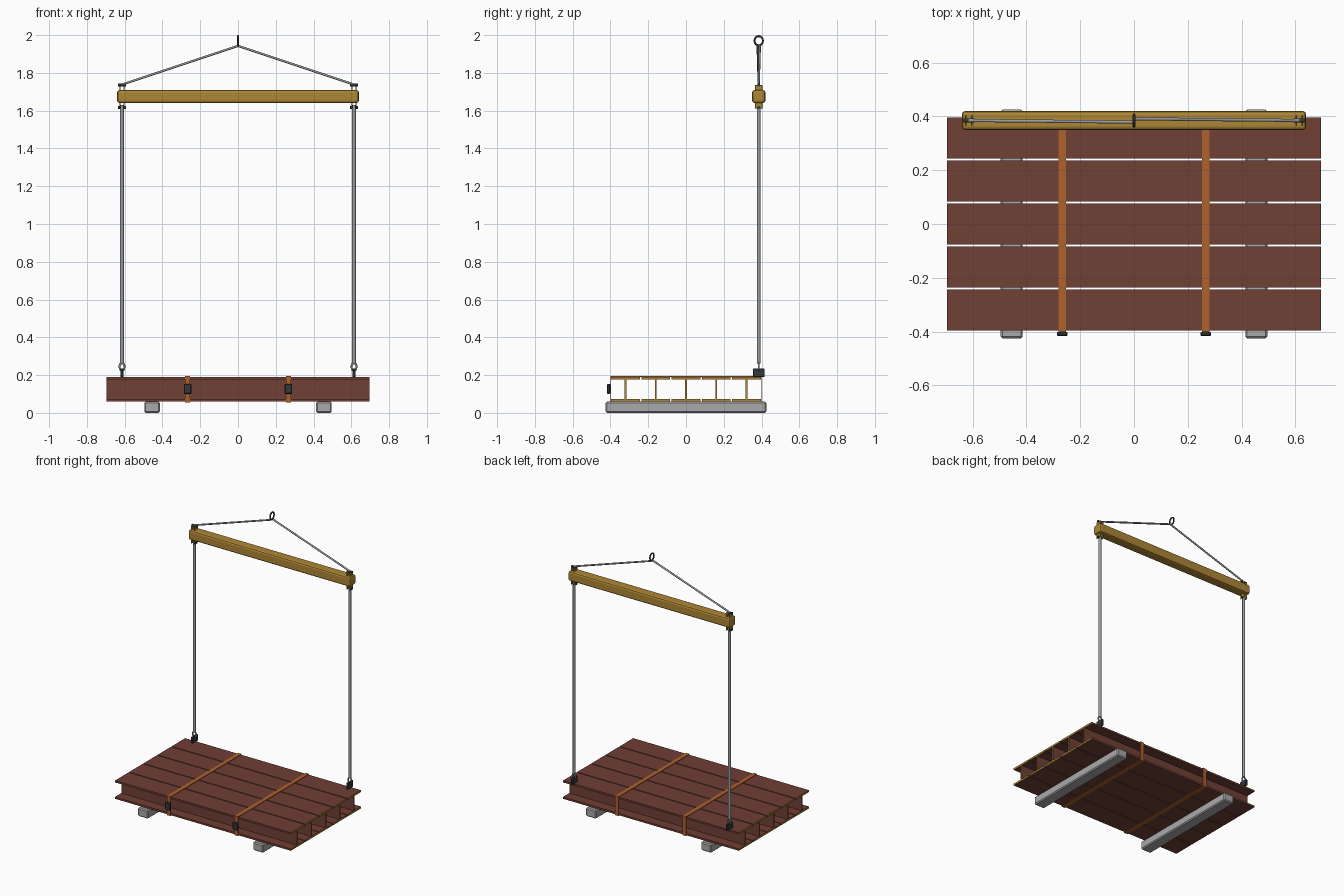
import bpy, bmesh, math
from mathutils import Vector

if "Cube" in bpy.data.objects:
    bpy.data.objects.remove(bpy.data.objects["Cube"])


def mat(name, rgb):
    m = bpy.data.materials.new(name)
    m.diffuse_color = (*rgb, 1)
    m.use_nodes = True
    m.node_tree.nodes["Principled BSDF"].inputs["Base Color"].default_value = m.diffuse_color
    return m


BROWN = mat("primer_brown", (0.16, 0.05, 0.035))
YELLOW = mat("yellow", (0.42, 0.24, 0.035))
ORANGE = mat("strap_orange", (0.42, 0.12, 0.025))
DARK = mat("dark_steel", (0.035, 0.038, 0.045))
STEEL = mat("steel", (0.32, 0.33, 0.35))
GREY = mat("bearer_grey", (0.4, 0.4, 0.4))


def finish(name, bm, *mats):
    bmesh.ops.recalc_face_normals(bm, faces=bm.faces)
    me = bpy.data.meshes.new(name)
    bm.to_mesh(me)
    bm.free()
    for m in mats:
        me.materials.append(m)
    ob = bpy.data.objects.new(name, me)
    bpy.context.collection.objects.link(ob)
    return ob


def smooth(ob):
    bpy.ops.object.select_all(action='DESELECT')
    ob.select_set(True)
    bpy.context.view_layer.objects.active = ob
    bpy.ops.object.shade_smooth_by_angle(angle=math.radians(50))


def box(name, loc, size, m, bevel=0.0, segments=1):
    bm = bmesh.new()
    bmesh.ops.create_cube(bm, size=1)
    for v in bm.verts:
        v.co = Vector([c * s for c, s in zip(v.co, size)]) + Vector(loc)
    if bevel:
        bmesh.ops.bevel(bm, geom=bm.edges[:], offset=bevel, segments=segments,
                        profile=0.5, affect='EDGES')
    return finish(name, bm, m)


def rod(name, a, b, r, m, sides=10):
    a, b = Vector(a), Vector(b)
    bm = bmesh.new()
    bmesh.ops.create_cone(bm, cap_ends=True, segments=sides, radius1=r, radius2=r, depth=(b - a).length)
    rot = (b - a).to_track_quat('Z', 'Y')
    for v in bm.verts:
        v.co = rot @ v.co + (a + b) / 2
    smooth(finish(name, bm, m))


def link(name, loc, width, height, tube, m, rot_z=0.0):
    # closed oval ring, standing upright
    bpy.ops.mesh.primitive_torus_add(location=loc, rotation=(math.pi / 2, 0, rot_z), major_segments=24,
                                     minor_segments=8, major_radius=width / 2 - tube, minor_radius=tube)
    ob = bpy.context.object
    ob.name = name
    ob.scale.y = height / width
    ob.data.materials.append(m)
    smooth(ob)


# timber bearers under the bundle
for sx in (-1, 1):
    box("bearer", (sx * 0.455, 0, 0.03), (0.082, 0.85, 0.06), GREY, 0.007)

# bundle of I-beams with bare yellow cut ends
LEN, Z0, Z1, HW, TW, TF = 0.695, 0.06, 0.19, 0.0765, 0.005, 0.013
for i in range(5):
    y = (i - 2) * 0.16
    half = [(HW, Z0), (HW, Z0 + TF), (TW, Z0 + TF), (TW, Z1 - TF), (HW, Z1 - TF), (HW, Z1)]
    profile = half + [(-a, z) for a, z in reversed(half)]
    bm = bmesh.new()
    end = bm.faces.new([bm.verts.new((-LEN, y + a, z)) for a, z in profile])
    ext = bmesh.ops.extrude_face_region(bm, geom=[end], use_keep_orig=True)
    bmesh.ops.translate(bm, vec=(2 * LEN, 0, 0),
                        verts=[g for g in ext["geom"] if isinstance(g, bmesh.types.BMVert)])
    bm.normal_update()
    for f in bm.faces:
        f.material_index = int(abs(f.normal.x) > 0.9)
    finish("i_beam", bm, BROWN, YELLOW)

# straps around the bundle, with buckles on the front
for sx in (-1, 1):
    x, t = sx * 0.267, 0.004
    for z in (Z0 - t / 2, Z1 + t / 2):
        box("strap_run", (x, 0, z), (0.028, 0.802, t), ORANGE)
    for sy in (-1, 1):
        box("strap_side", (x, sy * 0.399, 0.125), (0.028, t, 0.13 + 2 * t), ORANGE)
    box("strap_buckle", (x, -0.409, 0.127), (0.04, 0.016, 0.054), DARK, 0.004)

# spreader bar
Y = 0.385
box("spreader_bar", (0, Y, 1.675), (1.28, 0.07, 0.068), YELLOW, 0.012, 2)

for sx in (-1, 1):
    x = sx * 0.614
    # lugs and pins above and below the bar
    for zc, zp in ((1.718, 1.735), (1.628, 1.618)):
        for dx in (-0.011, 0.011):
            box("lug", (x + dx, Y, zc), (0.006, 0.04, 0.034), YELLOW, 0.002)
        rod("lug_pin", (x - 0.02, Y, zp), (x + 0.02, Y, zp), 0.008, DARK)
    # top sling leg and long drop sling
    rod("top_sling", (x, Y, 1.738), (0, Y + sx * 0.006, 1.943), 0.006, STEEL)
    rod("drop_sling", (x, Y, 0.262), (x, Y, 1.63), 0.010, STEEL)
    # shackle and plate clamp gripping the top flange
    link("shackle", (x, Y, 0.245), 0.036, 0.054, 0.005, STEEL)
    box("beam_clamp", (x, Y, 0.212), (0.016, 0.06, 0.046), DARK, 0.003)

# lifting ring
link("lifting_ring", (0, Y, 1.97), 0.054, 0.06, 0.005, DARK, math.pi / 2)
